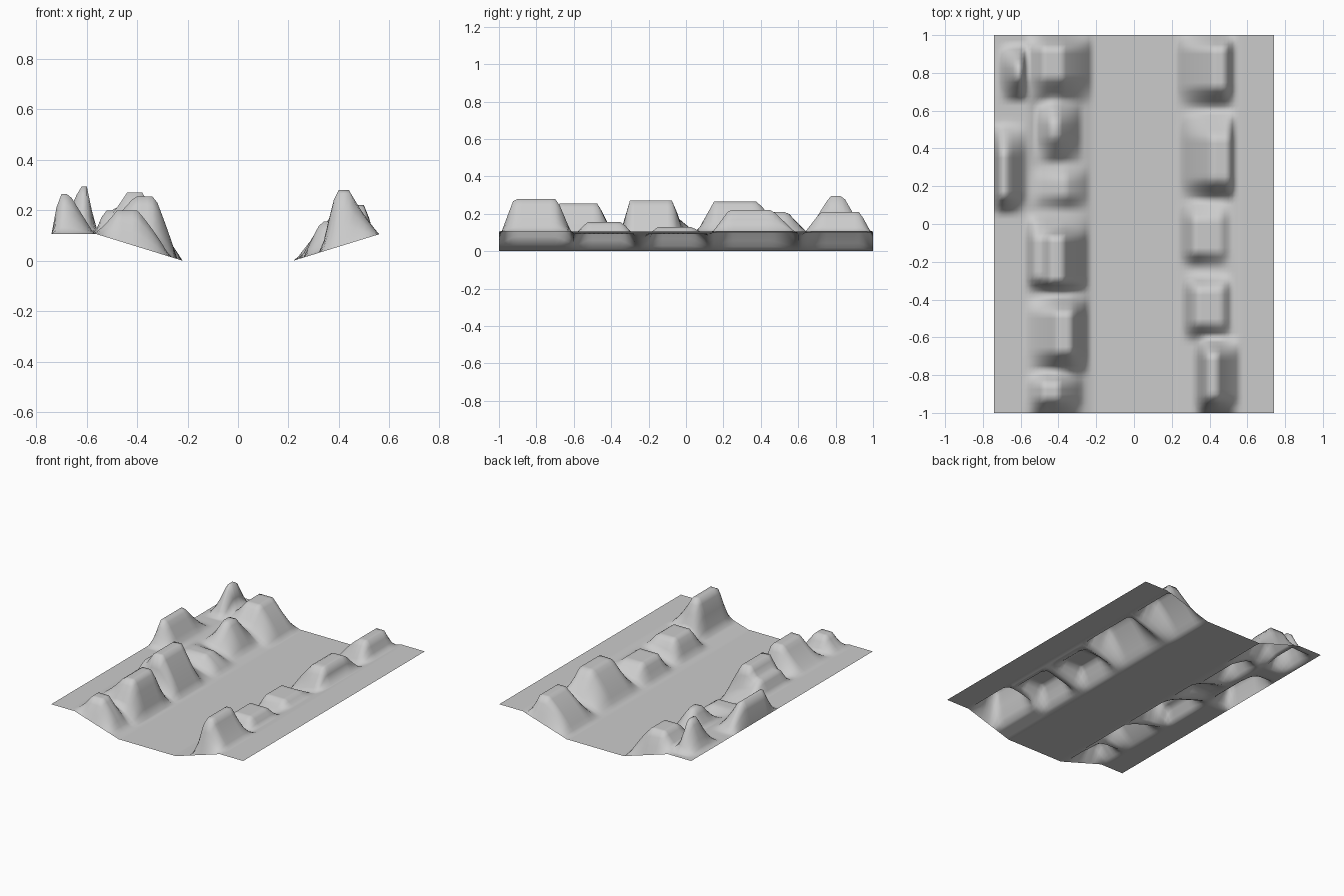
import bpy
import bmesh

HALF_X, HALF_Y = 0.74, 1.0
NX, NY = 74, 80

# Trench cross-section: floor half width, bank edge and bank height
FLOOR, BANK, RISE = 0.22, 0.56, 0.105

# Rock mounds: x ramp (foot, top, top, foot), y ramp (foot, top, top, foot), height
MOUNDS = [
    # left bank
    ((-0.58, -0.48, -0.38, -0.22), (0.64, 0.77, 0.93, 1.00), 0.21),
    ((-0.52, -0.44, -0.40, -0.28), (0.32, 0.46, 0.54, 0.68), 0.21),
    ((-0.56, -0.50, -0.36, -0.24), (0.08, 0.15, 0.24, 0.32), 0.11),
    ((-0.57, -0.53, -0.48, -0.24), (-0.35, -0.29, -0.07, 0.06), 0.20),
    ((-0.57, -0.44, -0.38, -0.24), (-0.36, -0.30, -0.07, 0.00), 0.27),
    ((-0.57, -0.41, -0.33, -0.24), (-0.80, -0.68, -0.47, -0.37), 0.255),
    ((-0.57, -0.48, -0.40, -0.27), (-1.00, -0.93, -0.85, -0.76), 0.20),
    # outer left rocks
    ((-0.71, -0.625, -0.59, -0.57), (0.65, 0.77, 0.84, 0.95), 0.295),
    ((-0.74, -0.71, -0.67, -0.57), (0.06, 0.15, 0.38, 0.53), 0.265),
    # right bank
    ((0.33, 0.39, 0.44, 0.56), (-1.00, -0.92, -0.69, -0.60), 0.28),
    ((0.26, 0.33, 0.47, 0.52), (-0.61, -0.53, -0.34, -0.27), 0.155),
    ((0.25, 0.32, 0.46, 0.52), (-0.22, -0.15, 0.03, 0.13), 0.13),
    ((0.25, 0.41, 0.51, 0.535), (0.13, 0.23, 0.46, 0.60), 0.22),
    ((0.23, 0.42, 0.48, 0.54), (0.62, 0.72, 0.93, 1.00), 0.21),
]


def ramp(v, pts):
    a, b, c, d = pts
    if v <= a or v >= d:
        return 0.0
    return min(1.0, (v - a) / (b - a), (d - v) / (d - c))


def ground(x):
    t = (abs(x) - FLOOR) / (BANK - FLOOR)
    return RISE * max(0.0, min(1.0, t))


def height(x, y):
    base = ground(x)
    return max([base] + [base + (top - base) * ramp(x, xs) * ramp(y, ys)
                         for xs, ys, top in MOUNDS])


# Rocky trench sheet, an open surface displaced by the mounds
bm = bmesh.new()
rows = []
for j in range(NY + 1):
    y = -HALF_Y + 2 * HALF_Y * j / NY
    row = []
    for i in range(NX + 1):
        x = -HALF_X + 2 * HALF_X * i / NX
        row.append(bm.verts.new((x, y, height(x, y))))
    rows.append(row)
for j in range(NY):
    for i in range(NX):
        f = bm.faces.new((rows[j][i], rows[j][i + 1],
                          rows[j + 1][i + 1], rows[j + 1][i]))
        f.smooth = True

mesh = bpy.data.meshes.new("rocky_trench")
bm.to_mesh(mesh)
bm.free()
bpy.context.collection.objects.link(bpy.data.objects.new("rocky_trench", mesh))
